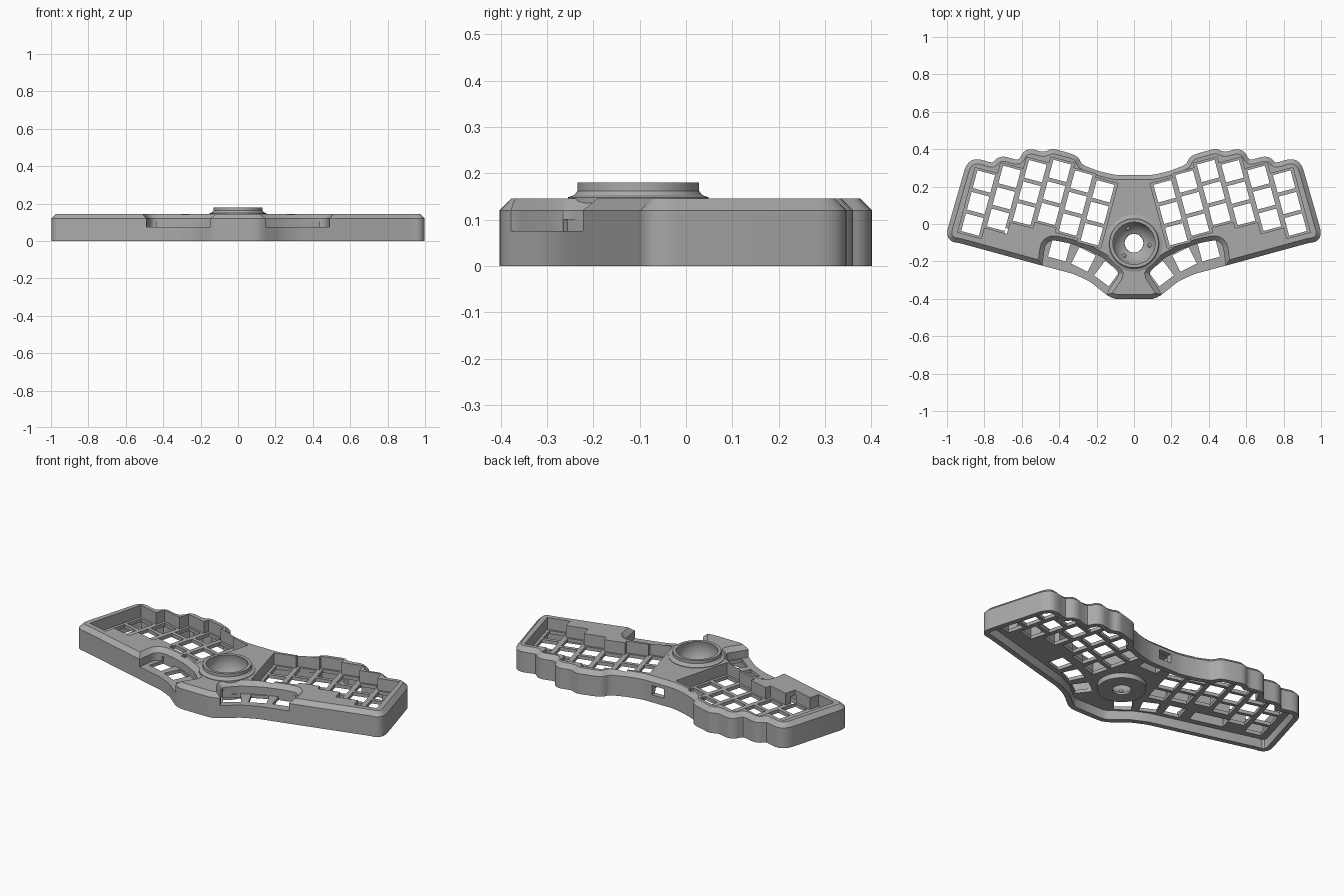
import bpy, bmesh, math
from mathutils import Vector, Matrix

if "Cube" in bpy.data.objects:
    bpy.data.objects.remove(bpy.data.objects["Cube"])

grey = bpy.data.materials.new("light grey plastic")
grey.use_nodes = True
COLOR = (0.40, 0.40, 0.40, 1)
grey.diffuse_color = COLOR
grey.node_tree.nodes["Principled BSDF"].inputs["Base Color"].default_value = COLOR

TILT = math.radians(15)
TOP, SHOULDER, PLATE, CEILING = 0.145, 0.12, 0.075, 0.055
BALL = Vector((0, -0.103, 0))


def make(name, bm):
    bmesh.ops.recalc_face_normals(bm, faces=bm.faces)
    mesh = bpy.data.meshes.new(name)
    bm.to_mesh(mesh)
    bm.free()
    mesh.materials.append(grey)
    obj = bpy.data.objects.new(name, mesh)
    bpy.context.collection.objects.link(obj)
    return obj


def rounded(points, radius):
    """Round every corner of a closed 2D outline."""
    out = []
    for i, p in enumerate(points):
        a, b = points[i - 1] - p, points[(i + 1) % len(points)] - p
        s = p + a.normalized() * min(radius, a.length * 0.4)
        e = p + b.normalized() * min(radius, b.length * 0.4)
        out += [s, (s + e + p * 2) / 4, e]
    return out


def offset(points, d):
    """Move a closed 2D outline outward by d with mitred corners."""
    n = len(points)
    area = sum(points[i - 1].cross(points[i]) for i in range(n))
    side = d if area > 0 else -d
    out = []
    for i, p in enumerate(points):
        a = (p - points[i - 1]).normalized()
        b = (points[(i + 1) % n] - p).normalized()
        na, nb = Vector((a.y, -a.x)), Vector((b.y, -b.x))
        out.append(p + (na + nb) * side / max(0.4, 1 + na.dot(nb)))
    return out


def prism(name, points, levels):
    """Stack offset copies of an outline; levels are (height, offset)."""
    bm = bmesh.new()
    rings = [[bm.verts.new((*q, z)) for q in offset(points, d)] for z, d in levels]
    n = len(points)
    for low, high in zip(rings, rings[1:]):
        for i in range(n):
            j = (i + 1) % n
            bm.faces.new((low[i], low[j], high[j], high[i]))
    bm.faces.new(rings[0])
    bm.faces.new(rings[-1])
    return make(name, bm)


def block(name, x, y, size, low, high, angle=0):
    bm = bmesh.new()
    m = Matrix.Translation((x, y, (low + high) / 2)) @ Matrix.Rotation(angle, 4, "Z")
    bmesh.ops.create_cube(bm, size=1, matrix=m @ Matrix.Diagonal((*size, high - low, 1)))
    return make(name, bm)


def cut(target, cutters):
    """Subtract the cutters together and discard them."""
    group = bpy.data.collections.new("cutters")
    for c in cutters:
        c.hide_render = True
        group.objects.link(c)
    mod = target.modifiers.new("cut", "BOOLEAN")
    mod.operand_type, mod.collection = "COLLECTION", group
    mod.solver, mod.use_self = "EXACT", True
    bpy.context.view_layer.objects.active = target
    bpy.ops.object.modifier_apply(modifier=mod.name)
    for c in cutters:
        bpy.data.objects.remove(c)
    bpy.data.collections.remove(group)


def smooth(obj):
    bpy.ops.object.select_all(action="DESELECT")
    obj.select_set(True)
    bpy.context.view_layer.objects.active = obj
    bpy.ops.object.shade_smooth_by_angle(angle=math.radians(28))


# Case outline: one half from the back centre round to the front
half = [Vector(p) for p in (
    (0.1, 0.262), (0.19, 0.283), (0.28, 0.318), (0.295, 0.355), (0.325, 0.373),
    (0.44, 0.405), (0.48, 0.383), (0.555, 0.403), (0.595, 0.385), (0.615, 0.34),
    (0.70, 0.363), (0.735, 0.352), (0.755, 0.325), (0.83, 0.348), (0.87, 0.343),
    (0.90, 0.31), (1.0, -0.04), (0.995, -0.075), (0.97, -0.097), (0.94, -0.1),
    (0.50, -0.22), (0.32, -0.268), (0.235, -0.308), (0.14, -0.385), (0.10, -0.402))]
outline = half + [Vector((-p.x, p.y)) for p in reversed(half)]
case = prism("keyboard_case", rounded(outline, 0.022),
             [(0, 0), (SHOULDER, 0), (TOP, -0.025)])

# Hollow underside
cut(case, [prism("cavity", outline, [(-0.05, -0.03), (CEILING, -0.03)])])

# Recess for the thumb keys, open to the front
thumb_area = [Vector(p) for p in (
    (0.515, -0.40), (0.475, -0.11), (0.44, -0.085), (0.35, -0.102), (0.25, -0.135),
    (0.15, -0.19), (0.075, -0.265), (0.15, -0.375), (0.16, -0.45))]
thumb_keys = ((0.40, -0.14, 15), (0.27, -0.19, 26), (0.145, -0.265, 37))
staggers = (0, 0.02, 0.045, 0.01, -0.055, -0.115)

wells, holes, recesses = [], [], []
for side in (1, -1):
    shape = [Vector((p.x * side, p.y)) for p in thumb_area]
    recesses.append(prism("thumb_recess", rounded(shape, 0.025),
                          [(PLATE, 0), (SHOULDER, 0), (0.17, 0.05)]))
    for x, y, turn in thumb_keys:
        holes.append(block("thumb_hole", x * side, y, (0.098, 0.098), 0, 0.1,
                           math.radians(turn) * side))
    # Six staggered columns of three keys
    for k, stagger in enumerate(staggers):
        centre = Matrix.Rotation(TILT, 2) @ Vector((k * 0.126, stagger)) + Vector((0.195, 0.06))
        wells.append(block("key_well", centre.x * side, centre.y, (0.13, 0.358),
                           PLATE, 0.2, TILT * side))
        for row in (-1, 0, 1):
            p = centre + Matrix.Rotation(TILT, 2) @ Vector((0, row * 0.119))
            holes.append(block("key_hole", p.x * side, p.y, (0.098, 0.098), 0, 0.1,
                               TILT * side))
cut(case, recesses)
cut(case, wells)
cut(case, holes)

# Opening for the ball cup, cable port and controller pocket
bm = bmesh.new()
bmesh.ops.create_cone(bm, cap_ends=True, segments=48, radius1=0.13, radius2=0.13,
                      depth=0.6, matrix=Matrix.Translation(BALL))
cut(case, [make("cup_opening", bm),
           block("cable_port", 0, 0.25, (0.08, 0.1), 0.045, 0.1),
           block("port_pocket", 0, 0.17, (0.12, 0.12), 0.02, 0.11),
           block("controller_pocket", -0.6, -0.085, (0.2, 0.08), 0.02, 0.115, -TILT)])
smooth(case)

# Ball cup: turned profile with a round bowl
profile = [(0.05, 0.025), (0.132, 0.025), (0.132, 0.13), (0.152, 0.135), (0.152, 0.148),
           (0.138, 0.153), (0.131, 0.162), (0.131, 0.18)]
for i in range(13):
    a = math.radians(17 - i * 6.8)
    profile.append((0.118 * math.cos(a), 0.145 + 0.118 * math.sin(a)))
bm = bmesh.new()
steps = 64
rings = []
for s in range(steps):
    a = 2 * math.pi * s / steps
    rings.append([bm.verts.new(BALL + Vector((r * math.cos(a), r * math.sin(a), z)))
                  for r, z in profile])
for s in range(steps):
    one, two = rings[s - 1], rings[s]
    for i in range(len(profile)):
        bm.faces.new((one[i - 1], two[i - 1], two[i], one[i]))
smooth(make("ball_cup", bm))

# Three small bearings in the bowl
for i in range(3):
    a = math.radians(232 + 120 * i)
    spot = BALL + Vector((0.085 * math.cos(a), 0.085 * math.sin(a), 0.063))
    bm = bmesh.new()
    bmesh.ops.create_uvsphere(bm, u_segments=16, v_segments=8, radius=0.011,
                              matrix=Matrix.Translation(spot))
    smooth(make("cup_bearing", bm))
